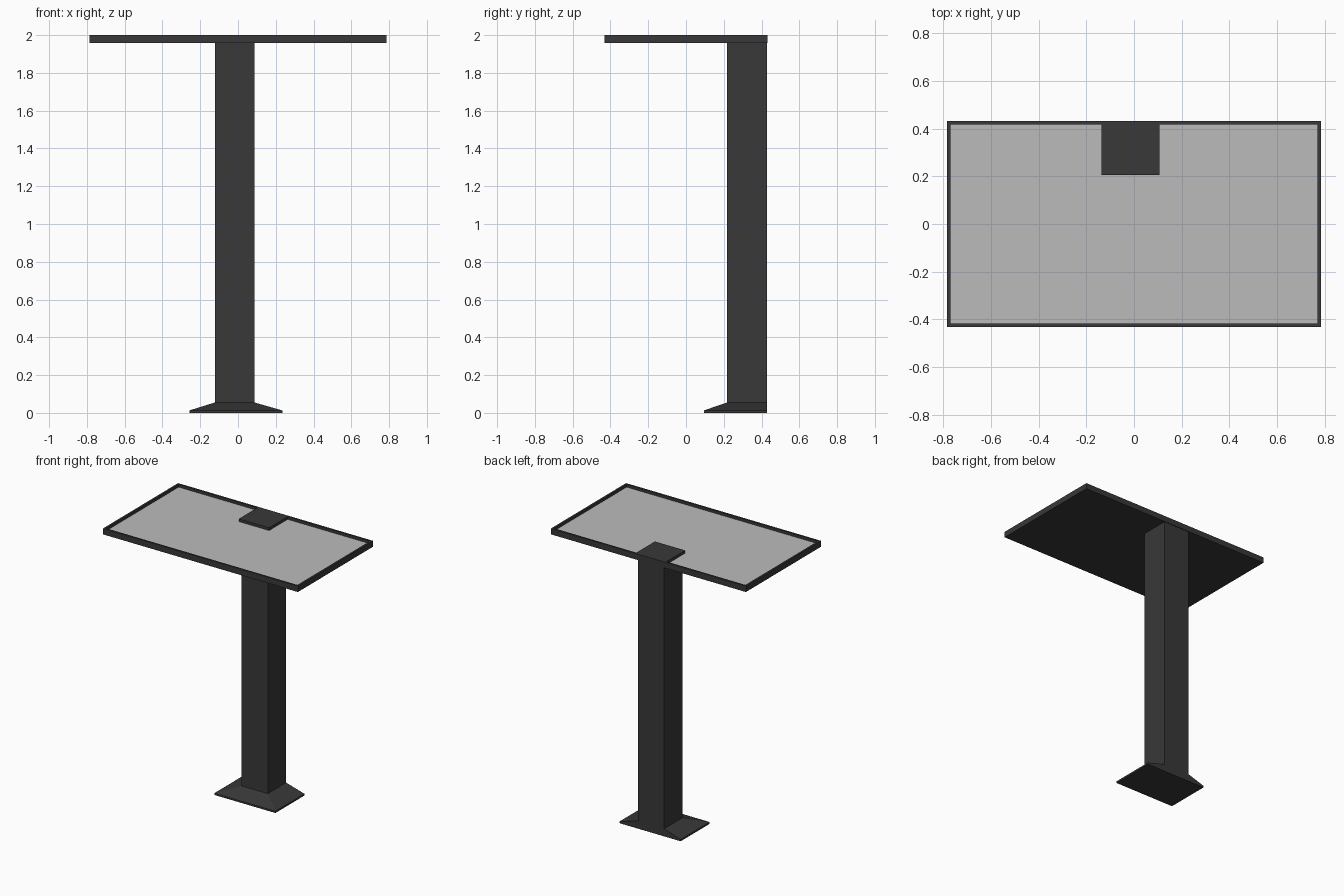
import bpy, bmesh

if "Cube" in bpy.data.objects:
    bpy.data.objects.remove(bpy.data.objects["Cube"])


def material(name, value):
    m = bpy.data.materials.new(name)
    m.diffuse_color = (value, value, value, 1)
    m.use_nodes = True
    m.node_tree.nodes["Principled BSDF"].inputs["Base Color"].default_value = m.diffuse_color
    return m


dark = material("dark_metal", 0.04)
light = material("light_panel", 0.5)


def finish(name, bm, mat):
    bmesh.ops.recalc_face_normals(bm, faces=bm.faces)
    me = bpy.data.meshes.new(name)
    bm.to_mesh(me)
    bm.free()
    me.materials.append(mat)
    ob = bpy.data.objects.new(name, me)
    bpy.context.collection.objects.link(ob)
    return ob


def prism(name, outline, z0, z1, mat):
    """Extrude a plan outline from z0 to z1."""
    bm = bmesh.new()
    face = bm.faces.new([bm.verts.new((x, y, z0)) for x, y in outline])
    ext = bmesh.ops.extrude_face_region(bm, geom=[face])
    for v in ext["geom"]:
        if isinstance(v, bmesh.types.BMVert):
            v.co.z = z1
    return finish(name, bm, mat)


def rect(x0, x1, y0, y1):
    return [(x0, y0), (x1, y0), (x1, y1), (x0, y1)]


# Shared dimensions
W, D, RIM = 0.785, 0.432, 0.014
CX0, CX1, CY0, CY1 = -0.123, 0.088, 0.217, 0.428
TOP, UNDER, RECESS = 2.0, 1.957, 1.98

# Tray top: slab with a recess that steps around the column head
w, d = W - RIM, D - RIM
px0, px1, py = CX0 - RIM, CX1 + RIM + 0.005, CY0 - 0.012
recess = [(-w, -d), (w, -d), (w, d), (px1, d), (px1, py), (px0, py), (px0, d), (-w, d)]
top = prism("canopy_frame", rect(-W, W, -D, D), UNDER, TOP, dark)
cutter = prism("recess_cutter", recess, RECESS - 0.003, TOP + 0.05, dark)
cutter.hide_render = True
cutter.hide_viewport = True
cut = top.modifiers.new("recess", "BOOLEAN")
cut.operation = "DIFFERENCE"
cut.solver = "EXACT"
cut.object = cutter

# Light inset panel
prism("inset_panel", recess, RECESS - 0.003, RECESS, light)

# Column
prism("column", rect(CX0, CX1, CY0, CY1), 0.02, UNDER, dark)

# Foot: low lip with ramps rising to the column on the front and sides
BX0, BX1, BY0, LIP, RISE = -0.257, 0.235, 0.095, 0.013, 0.055
bm = bmesh.new()
V = lambda x, y, z: bm.verts.new((x, y, z))
back_top, front_top, front_low = [], [], []
floor_f, floor_b, lip_f, lip_b = [], [], [], []
for bx, cx in ((BX0, CX0), (BX1, CX1)):
    floor_f.append(V(bx, BY0, 0))
    floor_b.append(V(bx, CY1, 0))
    lip_f.append(V(bx, BY0, LIP))
    lip_b.append(V(bx, CY1, LIP))
    front_low.append(V(cx, BY0, LIP))
    front_top.append(V(cx, CY0, RISE))
    back_top.append(V(cx, CY1, RISE))
for i in (0, 1):
    bm.faces.new((floor_f[i], floor_b[i], lip_b[i], lip_f[i]))
    bm.faces.new((lip_f[i], lip_b[i], back_top[i], front_top[i]))
    bm.faces.new((lip_f[i], front_top[i], front_low[i]))
bm.faces.new((front_low[0], front_low[1], front_top[1], front_top[0]))
bm.faces.new((front_top[0], front_top[1], back_top[1], back_top[0]))
bm.faces.new((floor_f[0], floor_f[1], floor_b[1], floor_b[0]))
bm.faces.new((floor_f[0], floor_f[1], lip_f[1], front_low[1], front_low[0], lip_f[0]))
bm.faces.new((floor_b[0], floor_b[1], lip_b[1], back_top[1], back_top[0], lip_b[0]))
finish("foot", bm, dark)
